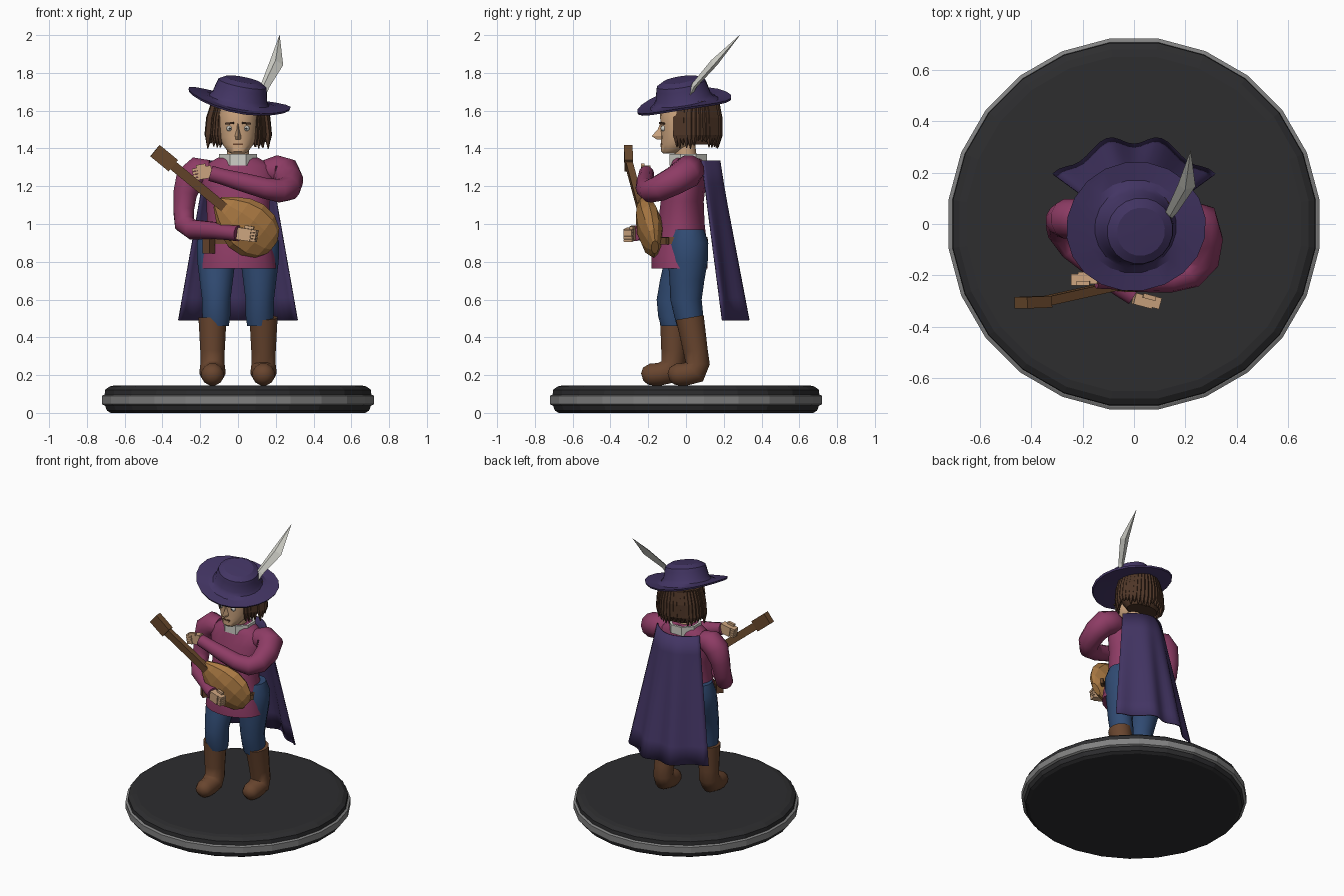
import bpy, bmesh, random
from math import sin, cos, pi, radians
from mathutils import Vector, Matrix

if "Cube" in bpy.data.objects:
    bpy.data.objects.remove(bpy.data.objects["Cube"])

random.seed(4)
smooth_objs = []

def material(name, r, g, b):
    m = bpy.data.materials.new(name)
    m.diffuse_color = (r, g, b, 1)
    m.use_nodes = True
    m.node_tree.nodes["Principled BSDF"].inputs["Base Color"].default_value = m.diffuse_color
    return m

PINK = material("tunic_pink", .27, .045, .13)
PURPLE = material("purple_cloth", .055, .035, .125)
BLUE = material("blue_cloth", .03, .07, .17)
LEATHER = material("leather", .14, .06, .028)
SKIN = material("skin", .60, .37, .21)
WOOD = material("light_wood", .40, .19, .055)
DARKWOOD = material("dark_wood", .14, .065, .025)
BLACK = material("black", .026, .026, .028)
STEEL = material("grey_trim", .22, .22, .22)
WHITE = material("off_white", .62, .62, .57)
HAIR = material("hair_brown", .075, .036, .02)

def make(name, verts, faces, mat, smooth=None):
    me = bpy.data.meshes.new(name)
    me.from_pydata([tuple(v) for v in verts], [], faces)
    bm = bmesh.new()
    bm.from_mesh(me)
    bmesh.ops.recalc_face_normals(bm, faces=bm.faces)
    bm.to_mesh(me)
    bm.free()
    me.materials.append(mat)
    ob = bpy.data.objects.new(name, me)
    bpy.context.collection.objects.link(ob)
    if smooth:
        smooth_objs.append((ob, smooth))
    return ob

def loft(name, rings, mat, smooth=None, closed=False):
    """Skin a list of equal-length rings; cap the ends unless closed on itself."""
    n, k = len(rings[0]), len(rings)
    faces = []
    for j in range(k if closed else k - 1):
        a, b = j * n, (j + 1) % k * n
        faces += [(a + i, a + (i + 1) % n, b + (i + 1) % n, b + i) for i in range(n)]
    if not closed:
        faces += [tuple(range(n)), tuple(range((k - 1) * n, k * n))]
    return make(name, [v for r in rings for v in r], faces, mat, smooth)

def oval(cx, cy, z, rx, ry, n=16):
    return [Vector((cx + rx * cos(2 * pi * (i + .5) / n), cy + ry * sin(2 * pi * (i + .5) / n), z))
            for i in range(n)]

def stack(name, rows, mat, n=16, cx=0, smooth=40):
    """Body shape from rows of (z, rx, ry, cy)."""
    return loft(name, [oval(cx, cy, z, rx, ry, n) for z, rx, ry, cy in rows], mat, smooth)

def tube(name, pts, mat, n=12, smooth=50):
    """Tapered tube along points of (x, y, z, radius)."""
    p = [Vector(q[:3]) for q in pts]
    rings, prev, u = [], None, None
    for i, q in enumerate(pts):
        t = (p[min(i + 1, len(p) - 1)] - p[max(i - 1, 0)]).normalized()
        u = t.orthogonal().normalized() if prev is None else prev.rotation_difference(t) @ u
        w = t.cross(u)
        prev = t
        rings.append([p[i] + q[3] * (u * cos(2 * pi * k / n) + w * sin(2 * pi * k / n)) for k in range(n)])
    return loft(name, rings, mat, smooth)

def box(name, size, mat, matrix):
    s = [Vector((x, y, z)) for z in (-.5, .5) for x, y in ((-.5, -.5), (.5, -.5), (.5, .5), (-.5, .5))]
    v = [matrix @ Vector((a.x * size[0], a.y * size[1], a.z * size[2])) for a in s]
    return loft(name, [v[:4], v[4:]], mat)

def ball(name, loc, r, mat):
    return tube(name, [(loc[0], loc[1] + r * cos(pi * k / 6), loc[2], max(r * sin(pi * k / 6), .0005))
                       for k in range(7)], mat, 10)

# Display base: two black steps with a grey band
def disc(name, rows, mat):
    return stack(name, [(z, r, r, 0) for z, r in rows], mat, 24, 0, None)
disc("base_lower", [(0, .68), (.012, .70), (.04, .71)], BLACK)
disc("base_band", [(.04, .715), (.046, .727), (.09, .727), (.096, .715)], STEEL)
disc("base_upper", [(.096, .712), (.122, .71), (.14, .685), (.146, .655)], BLACK)

# Boots and trouser legs, left foot stepping forward
for side, x, top, low in (("right", 1, 0, 0), ("left", -1, -.085, -.14)):
    boot = [(.02, .505, .077), (.035, .42, .072), (.05, .33, .067), (.062, .26, .066), (.045, .218, .07),
            (0, .205, .062), (-.045, .203, .06), (-.075, .195, .048), (-.092, .19, .02)]
    tube(side + "_boot", [(x * .135, y + low + (top - low) * max(0, (z - .2) / .3), z, r)
                          for y, z, r in boot], LEATHER)
    stack(side + "_trouser_leg", [(.46, .068, .068, .02 + top), (.51, .076, .077, .015 + top),
                                  (.60, .077, .083, .0 + top * .85), (.70, .09, .092, .005 + top * .6),
                                  (.80, .103, .105, .01 + top * .25), (.90, .106, .108, .01),
                                  (.97, .08, .085, .01)], BLUE, 14, x * .115)

# Tunic body, belt and pouch
stack("tunic", [(.765, .205, .15, -.035), (.83, .195, .15, -.035), (.92, .178, .14, -.03),
                (1.0, .165, .125, -.025), (1.12, .17, .115, -.02), (1.24, .20, .11, 0),
                (1.31, .18, .095, .01), (1.35, .11, .085, .01), (1.365, .07, .07, .01)], PINK, 20)
stack("belt", [(.895, .188, .15, -.03), (.93, .182, .146, -.03)], LEATHER, 20)
box("belt_pouch", (.05, .045, .09), LEATHER,
    Matrix.Translation((-.155, -.15, .89)) @ Matrix.Rotation(radians(-40), 4, 'Z'))

# Sleeves: one strumming low, one reaching across to the lute neck
tube("left_sleeve", [(-.15, .015, 1.28, .06), (-.21, .02, 1.28, .08), (-.255, .02, 1.24, .08),
                     (-.28, .015, 1.16, .065), (-.288, 0, 1.07, .056), (-.282, -.03, 1.0, .056),
                     (-.24, -.09, .97, .054), (-.12, -.19, .965, .046), (-.05, -.245, .955, .041),
                     (0, -.275, .95, .042)], PINK)
tube("right_sleeve", [(.14, .01, 1.28, .06), (.2, .015, 1.285, .082), (.25, .005, 1.27, .085),
                      (.27, -.06, 1.23, .077), (.262, -.14, 1.19, .07), (.22, -.19, 1.175, .062),
                      (.14, -.212, 1.19, .055), (.03, -.215, 1.22, .05), (-.08, -.212, 1.25, .042),
                      (-.145, -.21, 1.268, .041)], PINK)

# Hands: palm, four curled fingers, thumb
def hand(side, loc, yaw, pitch):
    m = Matrix.Translation(loc) @ Matrix.Rotation(yaw, 4, 'Z') @ Matrix.Rotation(pitch, 4, 'Y')
    box(side + "_palm", (.075, .045, .065), SKIN, m)
    for k in range(4):
        f = m @ Matrix.Translation((.045, .006, -.025 + k * .0165))
        box(f"{side}_finger_{k + 1}", (.04, .045, .0145), SKIN, f)
    box(side + "_thumb", (.05, .018, .018), SKIN, m @ Matrix.Translation((.015, .02, .038)))
hand("left", (.035, -.298, .945), radians(-15), radians(8))
hand("right", (-.175, -.21, 1.272), radians(180), radians(10))

# Lute: faceted egg body, neck and angled peg head
axis = Vector((-.45, -.10, .37)).normalized()
depth = (Vector((0, -1, 0)) + axis * axis.y).normalized()
width = axis.cross(depth)
LUTE = Matrix((axis, depth, width)).transposed().to_4x4()
LUTE.translation = (.045, -.195, .99)
rings = []
for t, w, d in ((-.18, .045, .02), (-.145, .10, .04), (-.08, .138, .06), (0, .146, .068),
                (.075, .125, .06), (.14, .085, .045), (.2, .035, .025)):
    rings.append([LUTE @ Vector((t, d * sin(2 * pi * k / 10), w * cos(2 * pi * k / 10))) for k in range(10)])
loft("lute_body", rings, WOOD)
box("lute_neck", (.44, .036, .05), DARKWOOD, LUTE @ Matrix.Translation((.32, .018, 0)))
box("lute_head", (.125, .045, .078), DARKWOOD,
    LUTE @ Matrix.Translation((.575, .012, 0)) @ Matrix.Rotation(radians(-8), 4, 'Z'))
box("lute_tail_strap", (.05, .02, .035), DARKWOOD,
    Matrix.Translation((.17, -.115, .91)) @ Matrix.Rotation(radians(40), 4, 'Z'))

# Collar ring and neck
loft("collar", [oval(0, .012, z, r, r, 8) for z, r in
                ((1.31, .108), (1.37, .108), (1.37, .09), (1.31, .09))], WHITE, None, True)
stack("neck", [(1.3, .06, .06, .005), (1.43, .06, .06, -.01)], SKIN, 12)

# Head with nose, eyes, brows, cheeks and mouth
stack("head", [(1.372, .035, .035, -.085), (1.385, .055, .058, -.075), (1.42, .082, .085, -.047),
               (1.46, .097, .097, -.035), (1.52, .103, .104, -.03), (1.58, .104, .108, -.03),
               (1.65, .09, .095, -.02)], SKIN, 18)
loft("nose", [[Vector((-w, -.115, z)), Vector((0, y, z)), Vector((w, -.115, z))] for w, y, z in
              ((.010, -.136, 1.535), (.013, -.150, 1.50), (.021, -.182, 1.465), (.019, -.155, 1.448))],
     SKIN)
for s in (-1, 1):
    side = "right" if s > 0 else "left"
    ball(side + "_eye", (s * .045, -.117, 1.506), .016, WHITE)
    ball(side + "_pupil", (s * .044, -.129, 1.506), .007, BLACK)
    box(side + "_brow", (.046, .014, .010), HAIR,
        Matrix.Translation((s * .045, -.126, 1.533)) @ Matrix.Rotation(s * .45, 4, 'Z')
        @ Matrix.Rotation(s * .1, 4, 'Y'))
box("mouth", (.055, .012, .007), LEATHER, Matrix.Translation((0, -.128, 1.422)))
box("lower_lip", (.04, .014, .010), SKIN, Matrix.Translation((0, -.127, 1.412)))

# Hair: solid mass behind the face with ragged hanging locks
stack("hair_mass", [(1.42, .11, .075, .08), (1.47, .135, .105, .07), (1.55, .14, .115, .065),
                    (1.63, .13, .12, .05)], HAIR, 16)
for k in range(30):
    a = radians(-48 + 276 * k / 29)
    c, s = cos(a), sin(a)
    rx, ry, cy = .125 + .02 * (s > -.3), .125, .045
    end = 1.395 + random.random() * .05
    tube(f"hair_lock_{k + 1}", [(c * rx * .85, cy + s * ry * .9, 1.645, .02),
                                (c * rx * 1.02, cy + s * ry, 1.56, .024),
                                (c * rx * 1.1, cy + s * ry * 1.03, 1.47, .021),
                                (c * rx * 1.12, cy + s * ry, end, .003)], HAIR, 5, None)

# Wide tilted hat with curled brim
HAT = Matrix.Translation((.003, -.01, 1.64)) @ Matrix.Rotation(radians(11), 4, 'Y') \
    @ Matrix.Rotation(radians(9), 4, 'X')
rings = []
for r, z in ((.10, -.006), (.20, -.008), (.272, .0), (.277, .012), (.20, .008), (.162, .016),
             (.148, .035), (.137, .085), (.130, .108), (.095, .128), (.03, .130)):
    ring = oval(0, 0, z, r, r * (.92 if r > .18 else 1), 20)
    rings.append([HAT @ (v + Vector((0, 0, .016 * cos(2 * pi * 2 * (i + .5) / 20) * (r > .18) * r / .27)))
                  for i, v in enumerate(ring)])
loft("hat", rings, PURPLE, 25)

# Feather: faceted blade rising from the hat
rings = []
side, thick = Vector((.85, -.1, -.35)), Vector((.25, .7, -.5))
for p, w, t in (((.128, .018, 1.68), .018, .012), ((.145, .045, 1.735), .026, .018),
                ((.205, .150, 1.855), .040, .024), ((.22, .285, 2.0), .001, .001)):
    rings.append([Vector(p) + side * w, Vector(p) + thick * t, Vector(p) - side * w, Vector(p) - thick * t])
loft("feather", rings, WHITE)

# Cape: pleated sheet widening toward the hem
NU, NV = 24, 7
verts = []
for j in range(NV + 1):
    v = j / NV
    for i in range(NU + 1):
        u = 2 * i / NU - 1
        y_top = .178 - .095 * u * u
        y_low = .328 - .155 * u * u - .02 * cos(3 * pi * u)
        verts.append(((.165 + .15 * v) * u, y_top + (y_low - y_top) * v, 1.335 - .845 * v))
faces = [(j * (NU + 1) + i, j * (NU + 1) + i + 1, (j + 1) * (NU + 1) + i + 1, (j + 1) * (NU + 1) + i)
         for j in range(NV) for i in range(NU)]
cape = make("cape", verts, faces, PURPLE, 30)
solid = cape.modifiers.new("thickness", 'SOLIDIFY')
solid.thickness = .008
solid.offset = 0

# Smooth shading with sharp edges kept
for ob, angle in smooth_objs:
    bpy.ops.object.select_all(action='DESELECT')
    ob.select_set(True)
    bpy.context.view_layer.objects.active = ob
    bpy.ops.object.shade_smooth_by_angle(angle=radians(angle))
